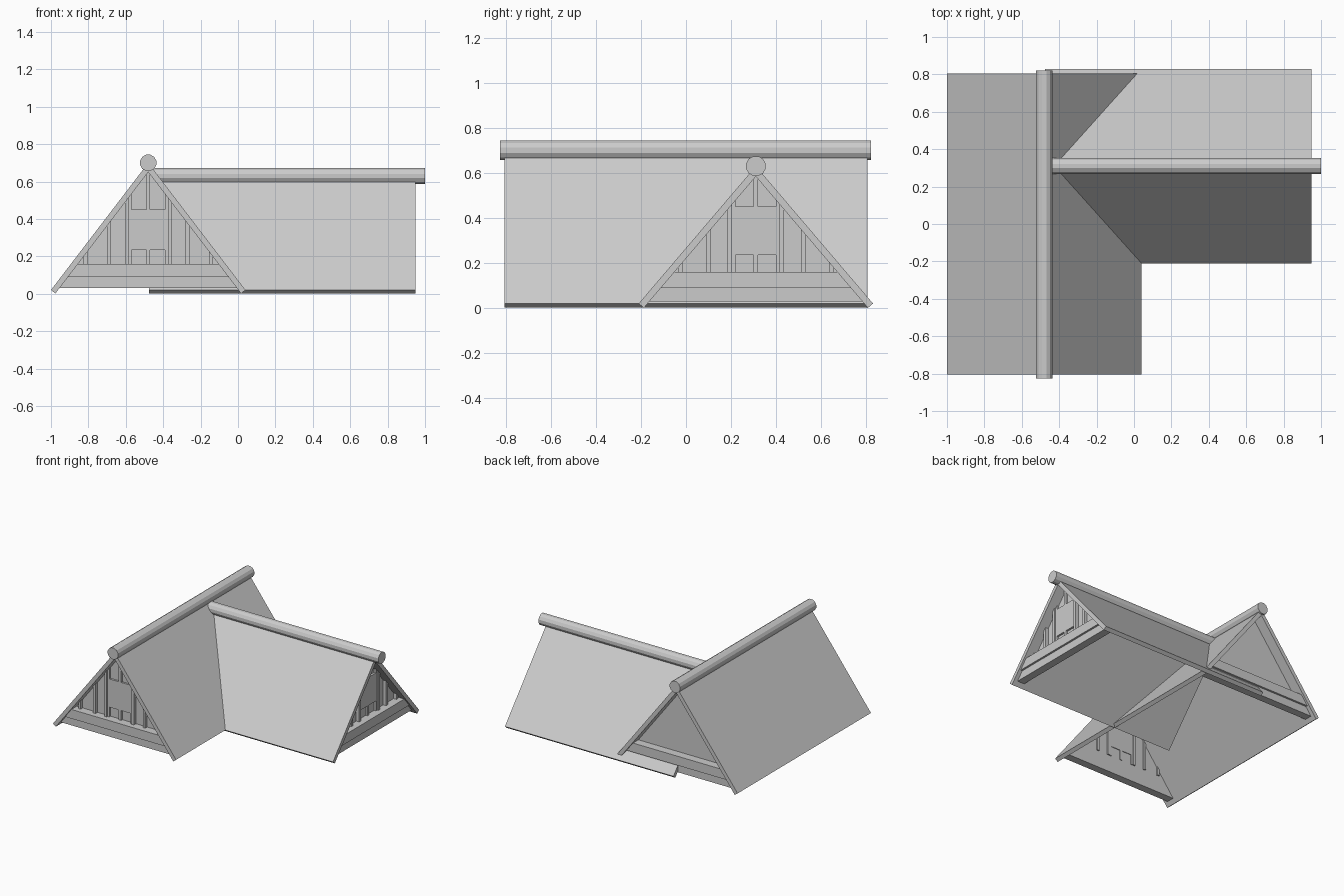
import bpy, bmesh, math
from mathutils import Matrix

cube = bpy.data.objects.get("Cube")
if cube:
    bpy.data.objects.remove(cube, do_unlink=True)

grey = bpy.data.materials.new("plain_grey")
grey.use_nodes = True
grey.diffuse_color = (0.6, 0.6, 0.6, 1)
grey.node_tree.nodes["Principled BSDF"].inputs["Base Color"].default_value = (0.6, 0.6, 0.6, 1)

HALF = 0.52      # half width of each roof
EAVE = 0.02      # height of the outer eave edge
BOARD = 0.03     # roof board thickness


def prisms(name, profiles, frame):
    """Extrude (u, z) outlines from depth v0 to v1; local -y faces out of the gable."""
    bm = bmesh.new()
    for points, v0, v1 in profiles:
        near = [bm.verts.new((u, v0, z)) for u, z in points]
        far = [bm.verts.new((u, v1, z)) for u, z in points]
        bm.faces.new(near)
        bm.faces.new(far[::-1])
        for i in range(len(near)):
            j = (i + 1) % len(near)
            bm.faces.new((near[j], near[i], far[i], far[j]))
    bmesh.ops.transform(bm, matrix=frame, verts=bm.verts)
    bmesh.ops.recalc_face_normals(bm, faces=bm.faces)
    mesh = bpy.data.meshes.new(name)
    bm.to_mesh(mesh)
    bm.free()
    mesh.materials.append(grey)
    obj = bpy.data.objects.new(name, mesh)
    bpy.context.collection.objects.link(obj)


def roof(name, apex, length, front, back, frame):
    """Two sloping boards and a twelve-sided ridge pole."""
    slope = (apex - EAVE) / HALF
    angle = math.atan(slope)
    drop = BOARD / math.cos(angle)
    foot = (HALF - BOARD * math.sin(angle), EAVE - BOARD * math.cos(angle))
    for side, s in (("right", 1), ("left", -1)):
        outline = [(s * HALF, EAVE), (0, apex), (0, apex - drop), (s * foot[0], foot[1])]
        prisms(f"{name}_{side}_slope", [(outline, 0, length)], frame)
    ring = [math.radians(15 + 30 * i) for i in range(12)]
    pole = [(0.045 * math.cos(a), apex + 0.045 * math.sin(a)) for a in ring]
    prisms(f"{name}_ridge_pole", [(pole, -front, length + back)], frame)
    return slope, apex - drop


def gable(name, slope, peak, frame, framed=True):
    """Recessed wall with two sill beams, studs and a central window frame."""
    def top(u):
        return peak - slope * abs(u)

    def band(z0, z1):
        a, b = (peak - z0) / slope, (peak - z1) / slope
        return [(-a, z0), (a, z0), (b, z1), (-b, z1)]

    def stud(u0, u1, z0=0.16):
        outline = [(u0, z0), (u1, z0), (u1, top(u1))]
        if u0 < 0 < u1:
            outline.append((0, peak))
        return outline + [(u0, top(u0))]

    a = (peak - 0.03) / slope
    prisms(f"{name}_wall", [([(-a, 0.03), (a, 0.03), (0, peak)], 0.08, 0.09)], frame)
    prisms(f"{name}_upper_beam", [(band(0.09, 0.16), 0.015, 0.09)], frame)
    prisms(f"{name}_lower_beam", [(band(0.03, 0.09), 0.03, 0.09)], frame)
    if not framed:
        return
    studs = []
    for s in (1, -1):
        for u in (0.115, 0.21, 0.335):
            studs.append((stud(*sorted((s * (u - 0.01), s * (u + 0.01)))), 0.055, 0.1))
    prisms(f"{name}_studs", studs, frame)
    stiles = [stud(-0.105, -0.09), stud(-0.01, 0.01), stud(0.09, 0.105)]
    rail = [(-0.09, 0.235), (0.09, 0.235), (0.09, 0.45), (-0.09, 0.45)]
    prisms(f"{name}_window_frame", [(p, 0.065, 0.095) for p in stiles + [rail]], frame)


def frame_at(x, y, degrees):
    return Matrix.Translation((x, y, 0)) @ Matrix.Rotation(math.radians(degrees), 4, "Z")


# Main roof running front to back
front = frame_at(-0.48, -0.805, 0)
slope, peak = roof("main_roof", 0.70, 1.61, 0.02, 0.015, front)
gable("front_gable", slope, peak, front)
gable("back_gable", slope, peak, frame_at(-0.48, 0.805, 180), framed=False)

# Side wing crossing into the main roof
side = frame_at(0.95, 0.31, 90)
slope, peak = roof("wing_roof", 0.63, 1.425, 0.05, 0, side)
gable("wing_gable", slope, peak, side)
